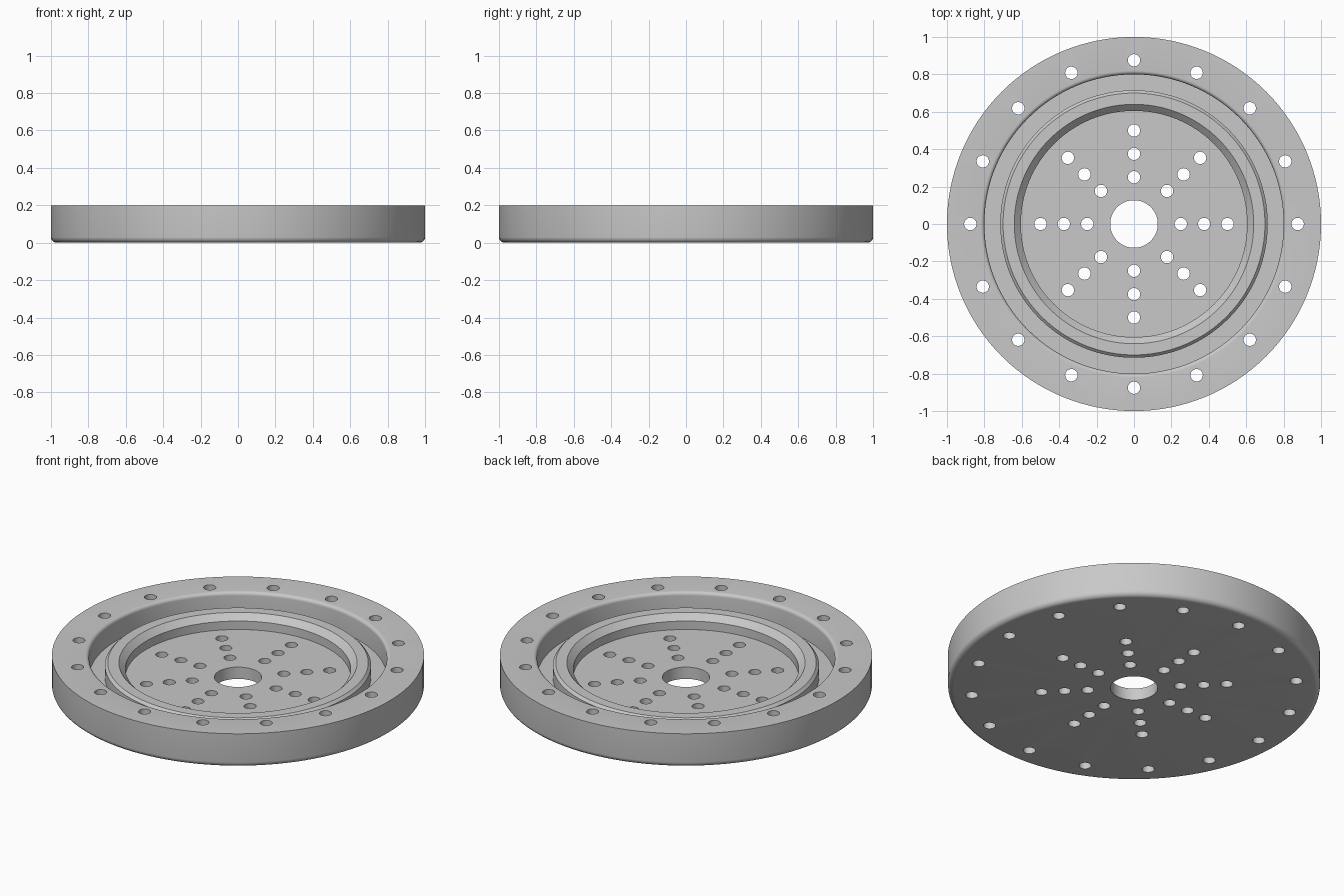
import bpy
import bmesh
from math import cos, sin, pi, radians
from mathutils import Matrix, Vector

cube = bpy.data.objects.get("Cube")
if cube:
    bpy.data.objects.remove(cube, do_unlink=True)

HEIGHT, FLOOR, RING_TOP = 0.2, 0.07, 0.155
HOLE_RADIUS = 0.033

steel = bpy.data.materials.new("grey_steel")
steel.use_nodes = True
colour = (0.58, 0.58, 0.58, 1)
steel.diffuse_color = colour
steel.node_tree.nodes["Principled BSDF"].inputs["Base Color"].default_value = colour


def arc(cx, cz, radius, start, end, steps=6):
    """Points of a fillet in the radius/height plane."""
    angles = [radians(start + (end - start) * i / steps) for i in range(steps + 1)]
    return [(cx + radius * cos(a), cz + radius * sin(a)) for a in angles]


def finish(bm, name):
    mesh = bpy.data.meshes.new(name)
    bmesh.ops.recalc_face_normals(bm, faces=bm.faces)
    bm.to_mesh(mesh)
    bm.free()
    obj = bpy.data.objects.new(name, mesh)
    mesh.materials.append(steel)
    bpy.context.collection.objects.link(obj)
    return obj


def lathe(name, profile, steps=128):
    """Revolve a closed radius/height profile around z."""
    bm = bmesh.new()
    verts = [bm.verts.new((r, 0, z)) for r, z in profile]
    edges = [bm.edges.new((v, verts[i - 1])) for i, v in enumerate(verts)]
    bmesh.ops.spin(bm, geom=verts + edges, cent=(0, 0, 0), axis=(0, 0, 1),
                   angle=2 * pi, steps=steps, use_merge=True)
    bmesh.ops.remove_doubles(bm, verts=bm.verts, dist=1e-5)
    return finish(bm, name)


# Turned plate: bore, recessed floor, chamfered ring, channel, raised rim
profile = [(0.127, 0), *arc(0.97, 0.03, 0.03, -90, 0), (1, HEIGHT),
           *arc(0.82, HEIGHT - 0.02, 0.02, 90, 180),
           (0.8, FLOOR), (0.715, FLOOR),
           (0.715, RING_TOP - 0.015), (0.70, RING_TOP),
           (0.64, RING_TOP), (0.605, RING_TOP - 0.035),
           (0.605, FLOOR), (0.127, FLOOR)]
plate = lathe("flange_plate", profile)

# Bolt circles: (radius of circle, number of holes)
bm = bmesh.new()
for ring_radius, count in [(0.875, 16), (0.25, 8), (0.375, 8), (0.5, 8)]:
    for i in range(count):
        a = 2 * pi * i / count
        place = Matrix.Translation(Vector((ring_radius * cos(a), ring_radius * sin(a), HEIGHT / 2)))
        bmesh.ops.create_cone(bm, cap_ends=True, segments=32, radius1=HOLE_RADIUS,
                              radius2=HOLE_RADIUS, depth=0.5, matrix=place)
cutter = finish(bm, "hole_cutters")
cutter.hide_render = True

# Drill the holes, then drop the cutters
cut = plate.modifiers.new("drill", "BOOLEAN")
cut.operation = "DIFFERENCE"
cut.solver = "EXACT"
cut.object = cutter
bpy.ops.object.select_all(action="DESELECT")
plate.select_set(True)
bpy.context.view_layer.objects.active = plate
bpy.ops.object.modifier_apply(modifier=cut.name)
bpy.data.objects.remove(cutter, do_unlink=True)

bpy.ops.object.shade_smooth_by_angle(angle=radians(30))
